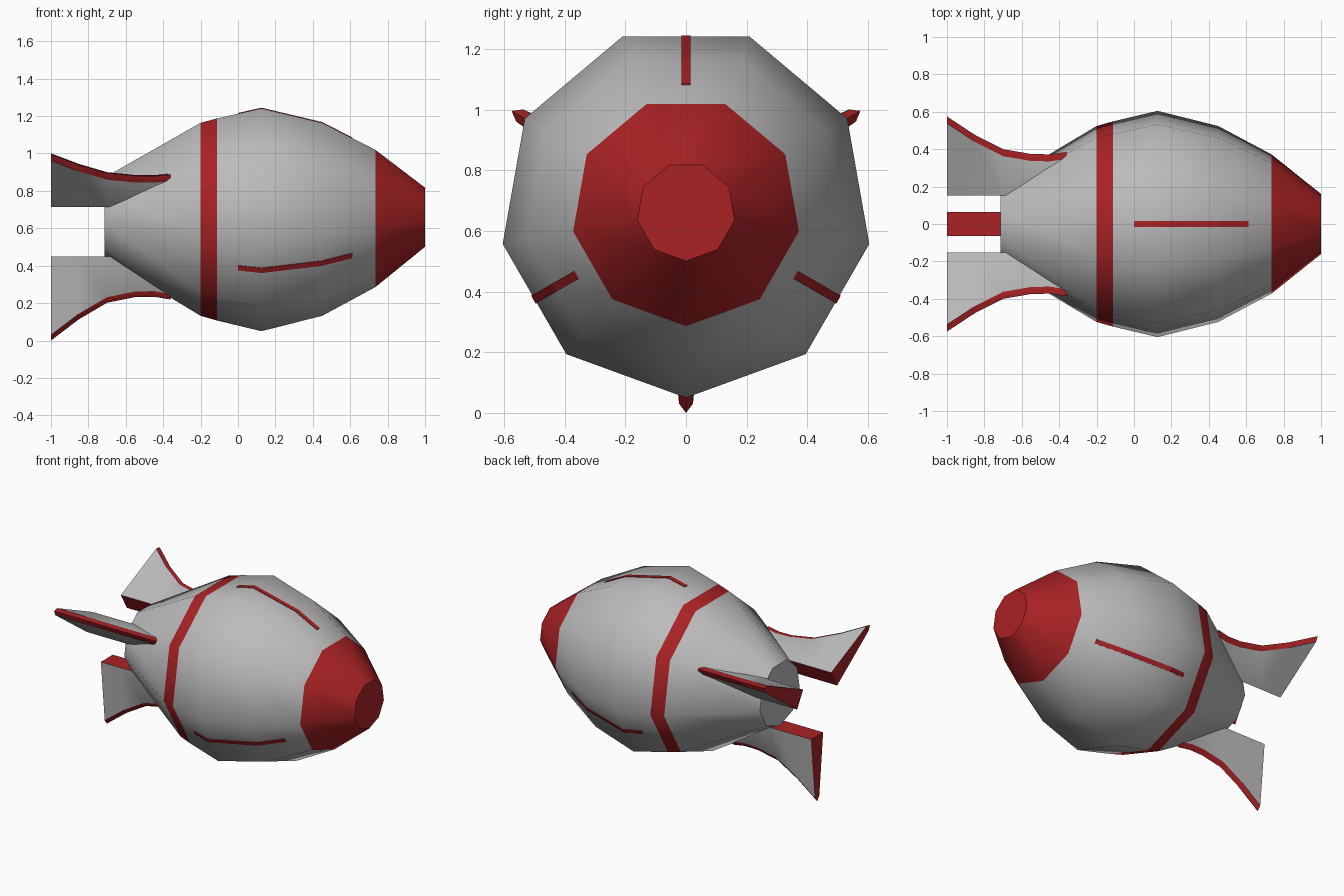
import bpy, bmesh, math
from mathutils import Vector

if "Cube" in bpy.data.objects:
    bpy.data.objects.remove(bpy.data.objects["Cube"])

ZC = 0.664   # height of the body axis
SIDES = 9


def material(name, rgb):
    m = bpy.data.materials.new(name)
    m.diffuse_color = (*rgb, 1)
    m.use_nodes = True
    m.node_tree.nodes["Principled BSDF"].inputs["Base Color"].default_value = m.diffuse_color
    return m


GREY = material("light grey", (0.5, 0.5, 0.5))
RED = material("dark red", (0.40, 0.016, 0.018))


def place(x, r, side, ang):
    """Point at x, distance r from the axis along ang (0 = down), shifted sideways."""
    return Vector((x, r * math.sin(ang) + side * math.cos(ang),
                   ZC - r * math.cos(ang) + side * math.sin(ang)))


def loft(name, sections, colour, smooth_angle):
    """Skin closed sections with end caps; colour(i, k) picks a material per face."""
    bm = bmesh.new()
    rings = [[bm.verts.new(p) for p in s] for s in sections]
    n = len(rings[0])
    for i in range(len(rings) - 1):
        for k in range(n):
            a, b = k, (k + 1) % n
            f = bm.faces.new((rings[i][a], rings[i][b], rings[i + 1][b], rings[i + 1][a]))
            f.material_index = colour(i, k)
    bm.faces.new(rings[0]).material_index = colour(-1, 0)
    bm.faces.new(rings[-1]).material_index = colour(len(rings), 0)
    bmesh.ops.recalc_face_normals(bm, faces=bm.faces)
    me = bpy.data.meshes.new(name)
    bm.to_mesh(me)
    bm.free()
    me.materials.append(GREY)
    me.materials.append(RED)
    ob = bpy.data.objects.new(name, me)
    bpy.context.collection.objects.link(ob)
    bpy.ops.object.select_all(action='DESELECT')
    ob.select_set(True)
    bpy.context.view_layer.objects.active = ob
    if smooth_angle:
        bpy.ops.object.shade_smooth_by_angle(angle=math.radians(smooth_angle))
    return ob


# Body: nine-sided barrel with a red band and a red nose
PROFILE = [(-0.715, 0.22), (-0.2, 0.532), (-0.112, 0.557), (0.125, 0.614),
           (0.45, 0.532), (0.735, 0.378), (1.0, 0.163)]


def radius(x):
    for (x0, r0), (x1, r1) in zip(PROFILE, PROFILE[1:]):
        if x0 <= x <= x1:
            return r0 + (r1 - r0) * (x - x0) / (x1 - x0)


body = [[place(x, r, 0, math.tau * k / SIDES) for k in range(SIDES)] for x, r in PROFILE]
loft("rocket_body", body, lambda i, k: int(i == 1 or i >= 5), 45)

# Fins: wedge section, thick at the root, red on the outer rim, root and rear end
FIN = [(-1.0, 0.664), (-0.85, 0.55), (-0.7, 0.462), (-0.55, 0.432),
       (-0.45, 0.43), (-0.36, 0.445)]
ROOT = 0.214
for n, deg in enumerate((0, 120, 240)):
    a = math.radians(deg)
    secs = [[place(x, ROOT, -0.065, a), place(x, r - 0.03, -0.023, a), place(x, r, 0, a),
             place(x, r - 0.03, 0.023, a), place(x, ROOT, 0.065, a)] for x, r in FIN]
    loft(f"fin_{n + 1}", secs, lambda i, k: int(i < 0 or i > 5 or k in (1, 2, 4)), 30)

# Thin red seam lines lying along three of the flat sides
for n, deg in enumerate((60, 180, 300)):
    a = math.radians(deg)
    secs = []
    for x in (0.0, 0.125, 0.45, 0.612):
        r = radius(x) * math.cos(math.pi / SIDES)
        secs.append([place(x, r - 0.003, -0.015, a), place(x, r + 0.004, -0.015, a),
                     place(x, r + 0.004, 0.015, a), place(x, r - 0.003, 0.015, a)])
    loft(f"seam_line_{n + 1}", secs, lambda i, k: 1, 0)
